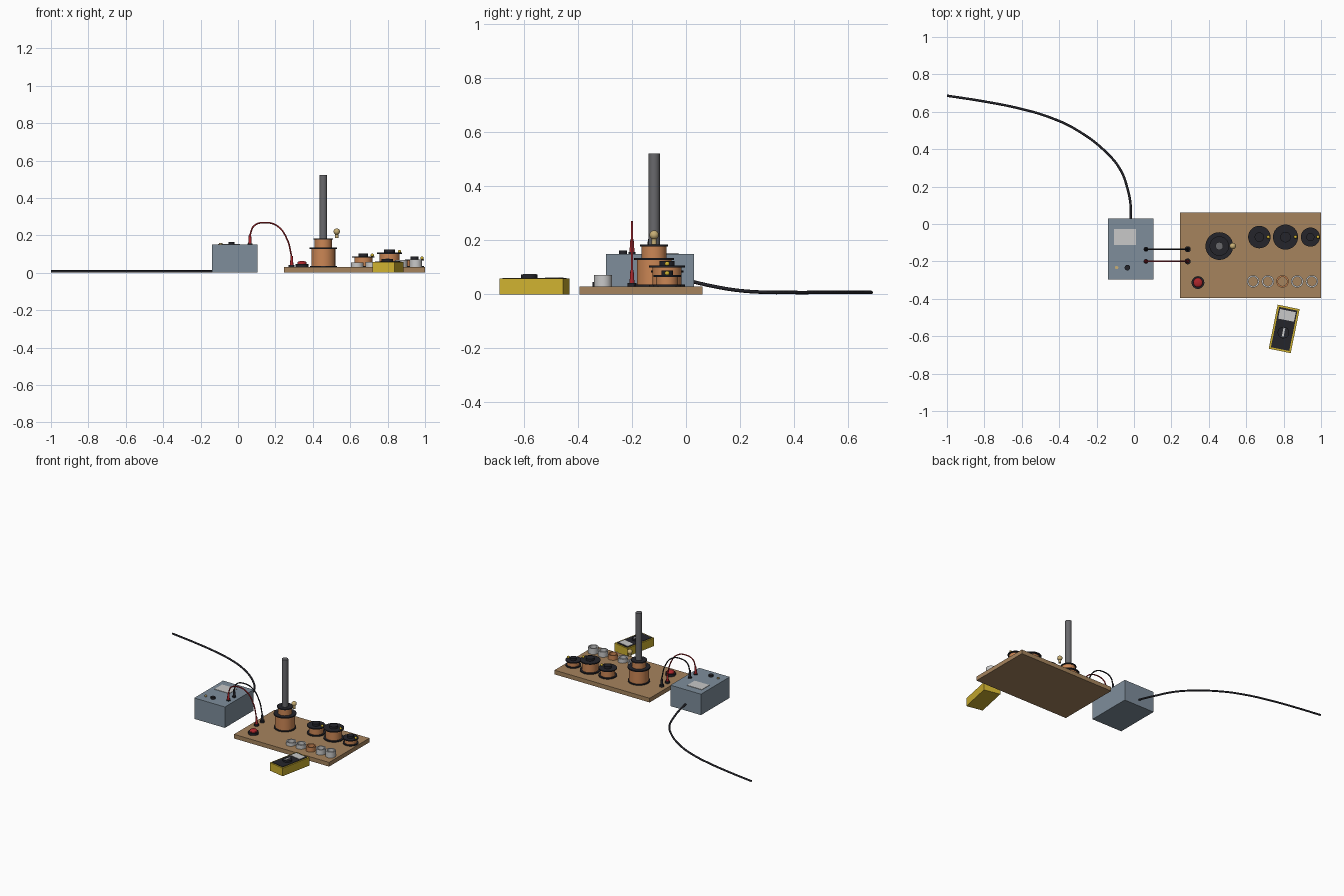
import bpy
from math import radians
from mathutils import Matrix, Vector

cube = bpy.data.objects.get("Cube")
if cube:
    bpy.data.objects.remove(cube, do_unlink=True)


def material(name, rgb):
    m = bpy.data.materials.new(name)
    m.use_nodes = True
    m.diffuse_color = (*rgb, 1)
    m.node_tree.nodes["Principled BSDF"].inputs["Base Color"].default_value = (*rgb, 1)
    return m


WOOD = material("wood", (0.38, 0.23, 0.11))
STEEL = material("blue grey paint", (0.21, 0.27, 0.33))
COPPER = material("copper", (0.60, 0.24, 0.09))
BLACK = material("black plastic", (0.018, 0.018, 0.024))
FERRITE = material("dark grey rod", (0.14, 0.14, 0.15))
RED = material("red plastic", (0.42, 0.02, 0.025))
SILVER = material("light grey", (0.58, 0.58, 0.58))
BRASS = material("brass", (0.58, 0.43, 0.18))
YELLOW = material("yellow case", (0.62, 0.44, 0.03))


def finish(name, mat, smooth=True):
    ob = bpy.context.object
    ob.name = name
    ob.data.materials.append(mat)
    if smooth:
        bpy.ops.object.shade_smooth_by_angle(angle=radians(35))
    return ob


def box(name, mat, x, y, z):
    """Box from (min, max) pairs."""
    lo, hi = Vector((x[0], y[0], z[0])), Vector((x[1], y[1], z[1]))
    bpy.ops.mesh.primitive_cube_add(size=1)
    bpy.context.object.data.transform(
        Matrix.Translation((lo + hi) / 2) @ Matrix.Diagonal((*(hi - lo), 1)))
    return finish(name, mat, False)


def disc(name, mat, x, y, z0, z1, r, top=None, sides=32):
    bpy.ops.mesh.primitive_cone_add(vertices=sides, radius1=r, radius2=r if top is None else top,
                                    depth=z1 - z0, location=(x, y, (z0 + z1) / 2))
    return finish(name, mat)


def ball(name, mat, x, y, z, r, squash=1):
    bpy.ops.mesh.primitive_uv_sphere_add(segments=20, ring_count=12, radius=r, location=(x, y, z))
    bpy.context.object.scale.z = squash
    return finish(name, mat)


def wire(name, mat, points, r):
    cu = bpy.data.curves.new(name, "CURVE")
    cu.dimensions = "3D"
    cu.bevel_depth, cu.bevel_resolution, cu.resolution_u = r, 2, 8
    cu.use_fill_caps = True
    sp = cu.splines.new("BEZIER")
    sp.bezier_points.add(len(points) - 1)
    for bp, p in zip(sp.bezier_points, points):
        bp.co = p
        bp.handle_left_type = bp.handle_right_type = "AUTO"
    cu.materials.append(mat)
    ob = bpy.data.objects.new(name, cu)
    bpy.context.collection.objects.link(ob)
    return ob


BOARD = 0.03
TOP = 0.15

# Base board and power supply box
box("base_board", WOOD, (0.245, 1.0), (-0.395, 0.062), (0, BOARD))
box("supply_box", STEEL, (-0.14, 0.103), (-0.296, 0.03), (0, TOP))
box("supply_label", SILVER, (-0.107, 0.01), (-0.113, -0.027), (TOP, TOP + 0.003))
disc("supply_knob", BLACK, -0.035, -0.233, TOP, TOP + 0.013, 0.015)
disc("supply_switch", BRASS, -0.093, -0.233, TOP, TOP + 0.008, 0.009)

# Pair of leads with plugs on the box and on the board
for name, mat, y in (("red", RED, -0.2), ("black", BLACK, -0.135)):
    disc(name + "_box_socket", BLACK, 0.064, y, TOP, TOP + 0.006, 0.013)
    disc(name + "_box_plug", mat, 0.064, y, TOP, TOP + 0.055, 0.01, 0.006, 16)
    disc(name + "_board_post", BLACK, 0.287, y, BOARD, BOARD + 0.012, 0.016)
    disc(name + "_board_plug", mat, 0.287, y, BOARD, BOARD + 0.06, 0.01, 0.006, 16)
    wire(name + "_lead", mat, [(0.064, y, 0.2), (0.085, y, 0.25), (0.14, y, 0.268),
                               (0.21, y, 0.25), (0.262, y, 0.18), (0.287, y, 0.085)], 0.0042)

# Mains cable lying on the ground behind the box
wire("mains_cable", BLACK, [(-0.018, 0.02, 0.048), (-0.018, 0.1, 0.03), (-0.035, 0.19, 0.015),
                            (-0.07, 0.285, 0.008), (-0.145, 0.38, 0.007), (-0.31, 0.505, 0.007),
                            (-0.45, 0.57, 0.007), (-0.61, 0.617, 0.007), (-0.8, 0.655, 0.007),
                            (-1.0, 0.686, 0.007)], 0.0065)

# Tall stacked coil on a rod
cx, cy = 0.456, -0.118
disc("main_lower_flange", BLACK, cx, cy, BOARD, 0.037, 0.072)
disc("main_winding", COPPER, cx, cy, 0.037, 0.127, 0.064)
disc("main_upper_flange", BLACK, cx, cy, 0.127, 0.135, 0.074)
disc("second_winding", COPPER, cx, cy, 0.135, 0.177, 0.046)
disc("second_flange", BLACK, cx, cy, 0.177, 0.184, 0.052)
disc("core_rod", FERRITE, cx, cy, BOARD, 0.522, 0.021)

# Indicator lamp beside the coil
disc("lamp_socket", BRASS, 0.528, cy, 0.185, 0.21, 0.009, sides=16)
ball("lamp_bulb", BRASS, 0.528, cy, 0.22, 0.017)

# Three pick-up coils, each with a small lamp on its rim
for i, (x, r, top) in enumerate(((0.67, 0.06, 0.088), (0.81, 0.067, 0.107), (0.943, 0.051, 0.072))):
    n, y = f"pickup_{i + 1}_", -0.07
    disc(n + "lower_flange", BLACK, x, y, BOARD, BOARD + 0.007, r)
    disc(n + "winding", COPPER, x, y, BOARD + 0.007, top - 0.007, r * 0.8)
    disc(n + "upper_flange", BLACK, x, y, top - 0.007, top, r)
    disc(n + "hub", BLACK, x, y, top, top + 0.016, r * 0.42)
    ball(n + "lamp", YELLOW, x + r * 0.8, y, top + 0.006, 0.009)

# Row of sample rings
for i in range(5):
    z1 = 0.054 + 0.0045 * i
    ring = disc(f"sample_ring_{i + 1}", COPPER if i == 2 else SILVER,
                0.637 + 0.0785 * i, -0.307, BOARD, z1, 0.033)
    caps = [p for p in ring.data.polygons if len(p.vertices) > 4]
    import bmesh
    bm = bmesh.new()
    bm.from_mesh(ring.data)
    bm.faces.ensure_lookup_table()
    inner = [bm.faces[p.index] for p in caps]
    bmesh.ops.inset_individual(bm, faces=inner, thickness=0.009)
    bmesh.ops.bridge_loops(bm, edges=list({e for f in inner for e in f.edges}))
    bmesh.ops.delete(bm, geom=inner, context="FACES_ONLY")
    bmesh.ops.recalc_face_normals(bm, faces=bm.faces)
    bm.to_mesh(ring.data)
    bm.free()

# Push button
disc("button_base", BLACK, 0.342, -0.313, BOARD, 0.046, 0.034)
disc("button_stem", RED, 0.342, -0.313, 0.046, 0.053, 0.025)
ball("button_cap", RED, 0.342, -0.313, 0.053, 0.025, 0.4)

# Hand meter, modelled upright and then turned
parts = [
    box("meter_case", YELLOW, (-0.06, 0.06), (-0.12, 0.12), (0, 0.058)),
    box("meter_face", BLACK, (-0.05, 0.05), (-0.11, 0.11), (0.058, 0.061)),
    box("meter_screen", SILVER, (-0.043, 0.043), (0.048, 0.1), (0.061, 0.063)),
    disc("meter_dial", BLACK, 0, -0.02, 0.061, 0.073, 0.031),
    box("meter_pointer", SILVER, (-0.005, 0.005), (-0.042, 0.006), (0.073, 0.075)),
]
turn = Matrix.Translation((0.803, -0.561, 0)) @ Matrix.Rotation(radians(-11.5), 4, "Z")
for ob in parts:
    ob.matrix_world = turn @ Matrix.Translation(ob.location)
